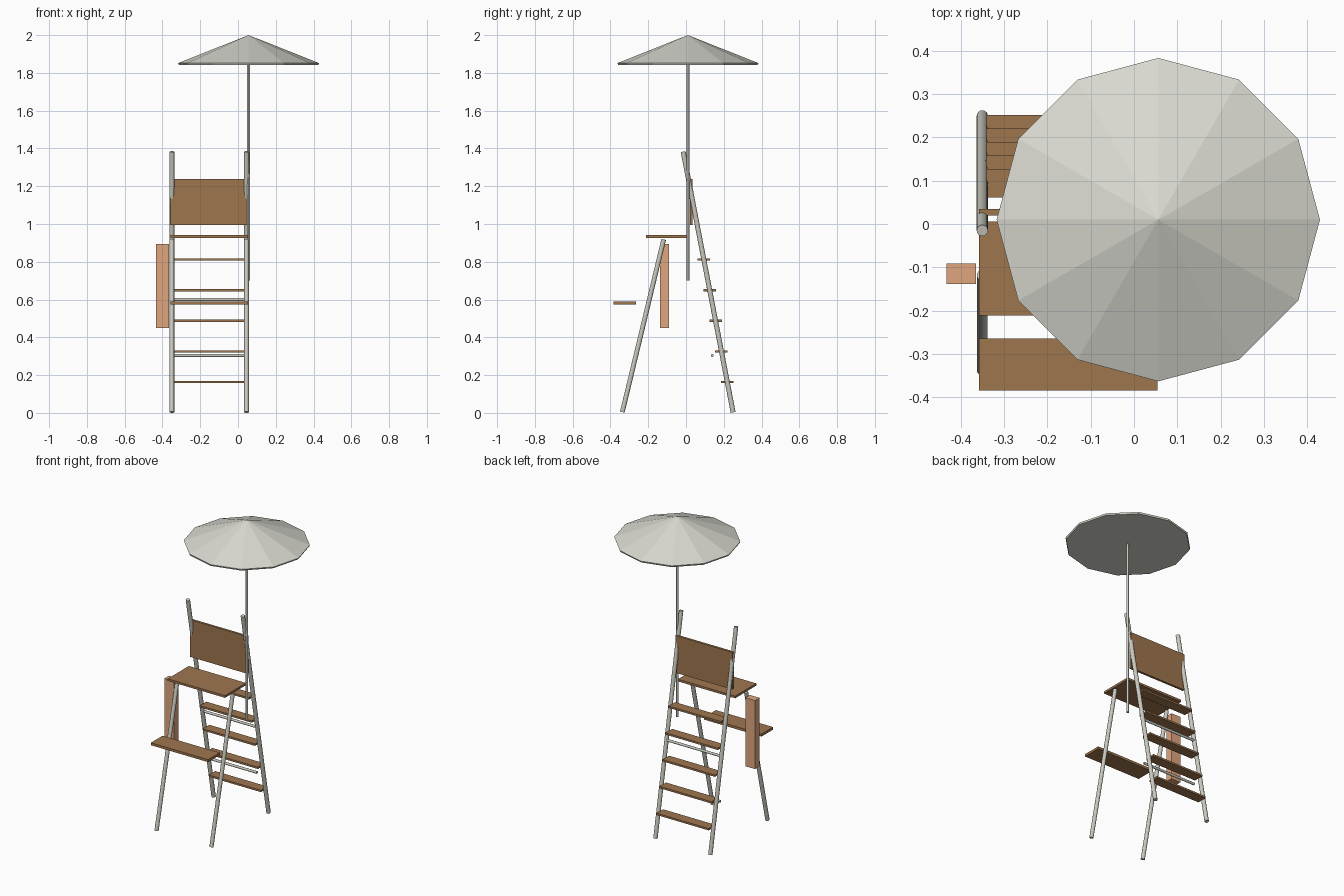
import bpy
from mathutils import Vector

if "Cube" in bpy.data.objects:
    bpy.data.objects.remove(bpy.data.objects["Cube"])


def material(name, srgb):
    m = bpy.data.materials.new(name)
    m.diffuse_color = [(c / 255) ** 2.2 for c in srgb] + [1]
    m.use_nodes = True
    m.node_tree.nodes["Principled BSDF"].inputs["Base Color"].default_value = m.diffuse_color
    return m


METAL = material("grey metal", (200, 200, 190))
CANOPY = material("pale canopy", (216, 216, 207))
WOOD = material("brown wood", (157, 117, 80))
ORANGE = material("soft orange", (222, 165, 126))


def box(name, x, y, z, mat):
    lo, hi = Vector((x[0], y[0], z[0])), Vector((x[1], y[1], z[1]))
    bpy.ops.mesh.primitive_cube_add(size=1, location=(lo + hi) / 2)
    o = bpy.context.object
    o.name = name
    o.scale = hi - lo
    bpy.ops.object.transform_apply(location=False, rotation=False, scale=True)
    o.data.materials.append(mat)
    return o


def rod(name, a, b, r, mat=METAL, sides=16):
    a, b = Vector(a), Vector(b)
    d = b - a
    bpy.ops.mesh.primitive_cylinder_add(vertices=sides, radius=r, depth=d.length, location=(a + b) / 2)
    o = bpy.context.object
    o.name = name
    o.rotation_euler = d.to_track_quat('Z', 'Y').to_euler()
    o.data.materials.append(mat)
    bpy.ops.object.shade_smooth_by_angle()
    return o


LEFT, RIGHT = -0.35, 0.045


def rear_y(z):
    # centre line of the sloping rear rails
    return 0.25 - 0.265 * z / 1.383


# Legs: long rear rails and short front legs
for side, x in (("left", LEFT), ("right", RIGHT)):
    rod("rear_leg_" + side, (x, rear_y(0.003), 0.003), (x, rear_y(1.383), 1.383), 0.013)
    rod("front_leg_" + side, (x, -0.337, 0.004), (x, -0.118, 0.918), 0.0125)

# Ladder steps between the rear rails
for i in range(5):
    z = 0.163 + 0.1623 * i
    y = rear_y(z)
    box(f"step_{i + 1}", (LEFT + 0.01, RIGHT - 0.01), (y - 0.033, y + 0.033), (z - 0.006, z + 0.006), WOOD)

# Cross bars
for i, z in enumerate((0.304, 0.6)):
    rod(f"cross_bar_{i + 1}", (LEFT + 0.005, 0.139, z), (RIGHT - 0.005, 0.139, z), 0.008, sides=12)

# Seat, backrest and foot board
box("seat", (-0.358, 0.054), (-0.211, 0.006), (0.927, 0.941), WOOD)
box("backrest", (-0.358, 0.052), (0.02, 0.035), (0.995, 1.237), WOOD)
box("foot_board", (-0.358, 0.054), (-0.384, -0.264), (0.575, 0.591), WOOD)

# Rescue float hung on the left side
box("rescue_float", (-0.433, -0.364), (-0.138, -0.091), (0.45, 0.895), ORANGE)

# Umbrella pole, faceted canopy and its thin rim
UX, UY = 0.056, 0.01
rod("umbrella_pole", (UX, UY, 0.7), (UX, UY, 1.86), 0.0085, sides=12)
R, SIDES = 0.373, 12
bpy.ops.mesh.primitive_cone_add(vertices=SIDES, radius1=R, radius2=0, depth=0.148,
                                end_fill_type='NOTHING', location=(UX, UY, 1.926))
bpy.context.object.name = "umbrella_canopy"
bpy.context.object.data.materials.append(CANOPY)
bpy.ops.mesh.primitive_cone_add(vertices=SIDES, radius1=R - 0.004, radius2=R, depth=0.01,
                                location=(UX, UY, 1.847))
bpy.context.object.name = "umbrella_rim"
bpy.context.object.data.materials.append(CANOPY)
